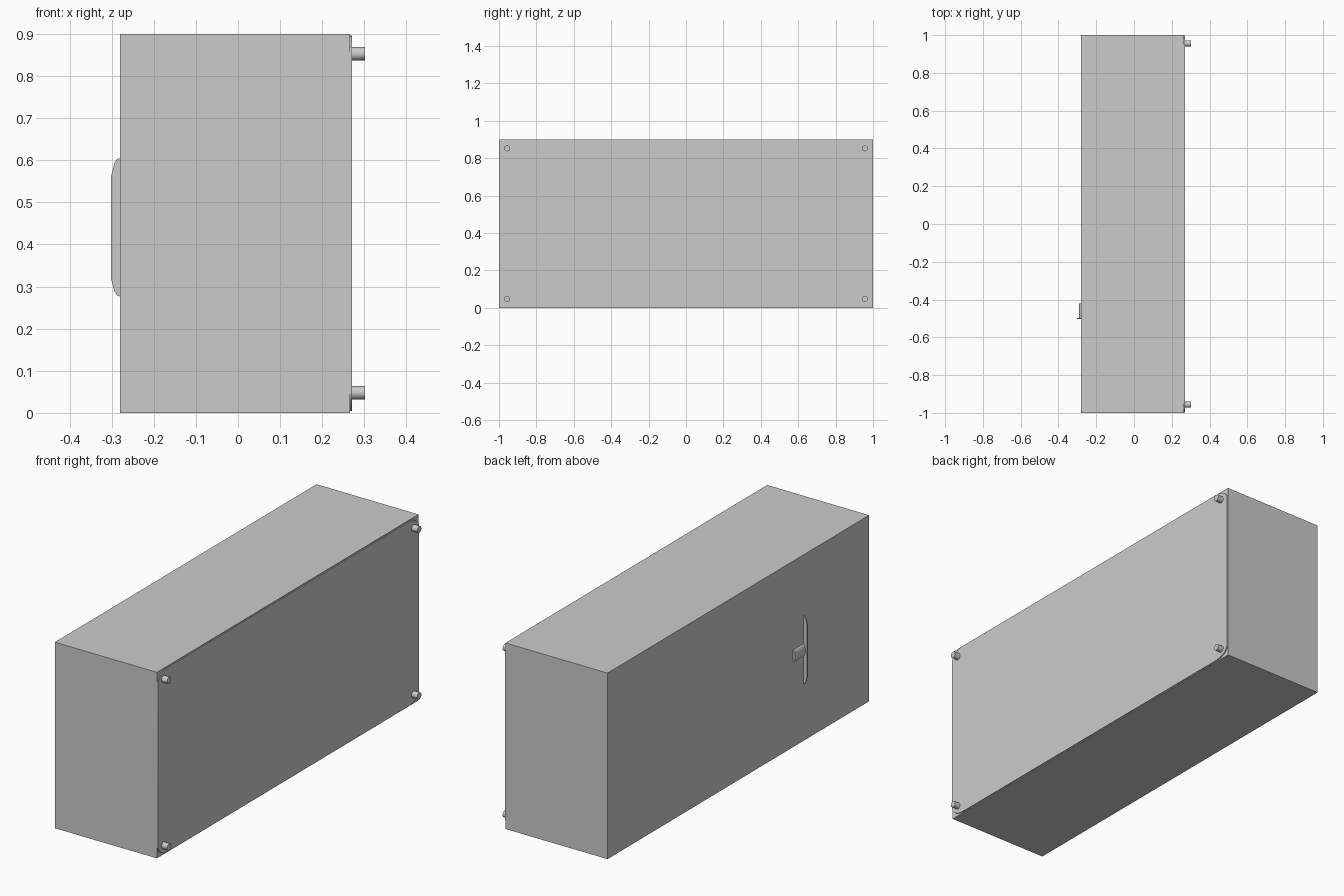
import bpy, bmesh, math

if "Cube" in bpy.data.objects:
    bpy.data.objects.remove(bpy.data.objects["Cube"])

def make(name, bm):
    bmesh.ops.recalc_face_normals(bm, faces=bm.faces)
    me = bpy.data.meshes.new(name)
    bm.to_mesh(me)
    bm.free()
    ob = bpy.data.objects.new(name, me)
    bpy.context.collection.objects.link(ob)
    return ob

def smooth(ob):
    bpy.ops.object.select_all(action='DESELECT')
    ob.select_set(True)
    bpy.context.view_layer.objects.active = ob
    bpy.ops.object.shade_smooth_by_angle(angle=math.radians(30))

def prism(name, points, offset):
    """Extrude a closed outline of 3D points along an offset vector."""
    bm = bmesh.new()
    face = bm.faces.new([bm.verts.new(p) for p in points])
    new = bmesh.ops.extrude_face_region(bm, geom=[face], use_keep_orig=True)
    bmesh.ops.translate(bm, vec=offset,
                        verts=[g for g in new["geom"] if isinstance(g, bmesh.types.BMVert)])
    return make(name, bm)

# Main cabinet
prism("cabinet", [(-0.28, -1, 0), (-0.28, 1, 0), (-0.28, 1, 0.9), (-0.28, -1, 0.9)],
      (0.546, 0, 0))

# Thin base panel with rounded corners
ry, rz, outline = 0.08, 0.05, []
for i, (sy, sz) in enumerate([(1, 1), (-1, 1), (-1, -1), (1, -1)]):
    for k in range(9):
        a = math.radians(90 * i + 90 * k / 8)
        outline.append((0.266, sy * (0.998 - ry) + ry * math.cos(a),
                        0.45 + sz * (0.446 - rz) + rz * math.sin(a)))
smooth(prism("base_panel", outline, (0.005, 0, 0)))

# Four round feet
for y in (-0.956, 0.956):
    for z in (0.048, 0.853):
        ring = [(0.268, y + 0.016 * math.cos(a), z + 0.016 * math.sin(a))
                for a in (math.tau * k / 20 for k in range(20))]
        smooth(prism("foot", ring, (0.033, 0, 0)))

# Thin handle blade
profile = [(-0.279, 0.605), (-0.287, 0.603), (-0.293, 0.594), (-0.301, 0.564),
           (-0.301, 0.316), (-0.293, 0.288), (-0.287, 0.279), (-0.279, 0.276)]
prism("handle_blade", [(x, -0.503, z) for x, z in profile], (0, 0.006, 0))

# Low lens-shaped latch beside the blade
lens = [(-0.279 - 0.012 * math.sin(math.pi * k / 10), -0.498,
         0.44 + 0.03 * math.cos(math.pi * k / 10)) for k in range(11)]
smooth(prism("handle_latch", lens, (0, 0.078, 0)))
